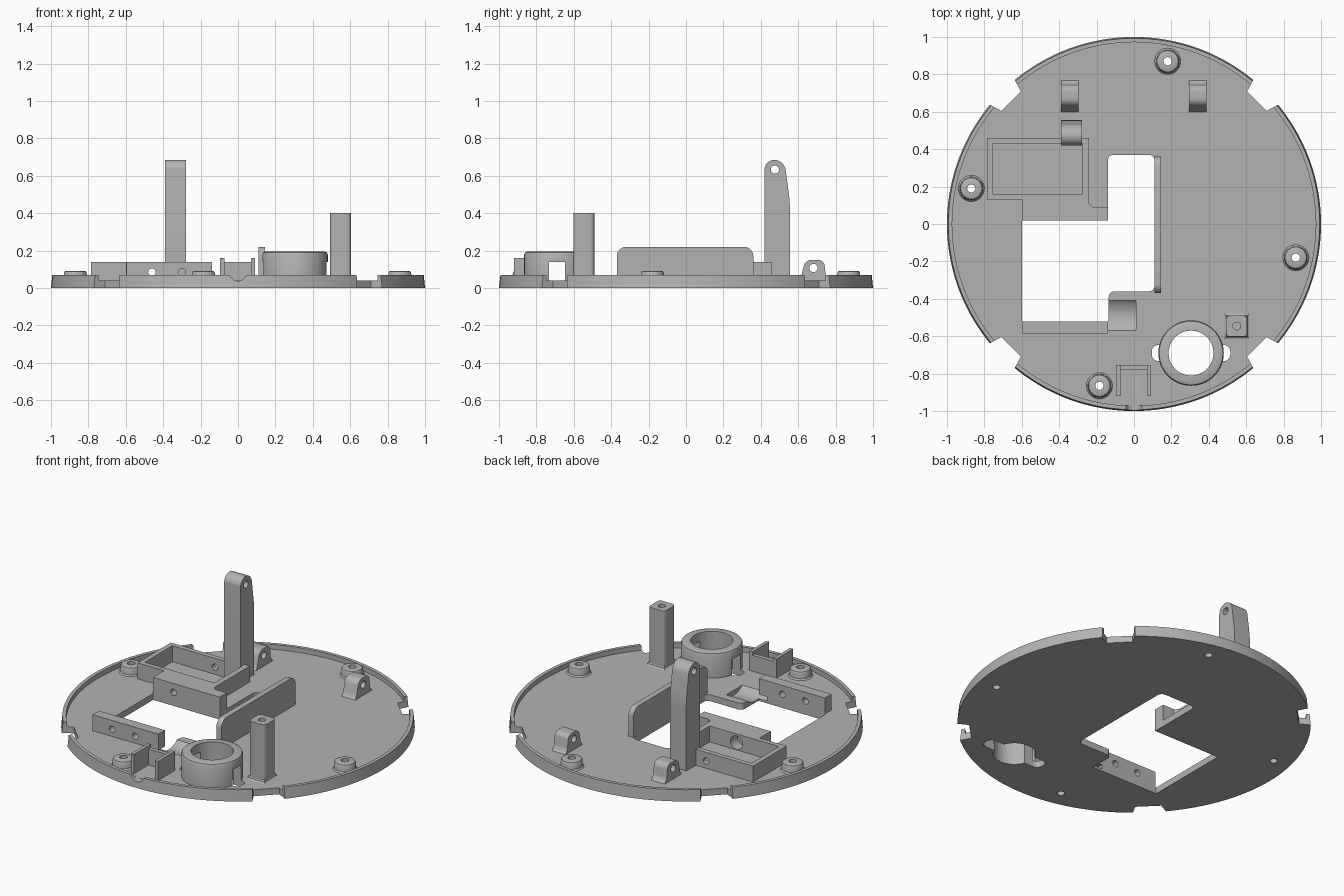
import bpy, bmesh
from math import sin, cos, pi, radians
from mathutils import Vector, Matrix

cube = bpy.data.objects.get("Cube")
if cube:
    bpy.data.objects.remove(cube, do_unlink=True)

grey = bpy.data.materials.new("light grey plastic")
grey.use_nodes = True
colour = (0.45, 0.45, 0.45, 1)
grey.diffuse_color = colour
grey.node_tree.nodes["Principled BSDF"].inputs["Base Color"].default_value = colour
FLOOR = 0.04


def finish(name, bm):
    bmesh.ops.recalc_face_normals(bm, faces=bm.faces)
    mesh = bpy.data.meshes.new(name)
    bm.to_mesh(mesh)
    bm.free()
    mesh.materials.append(grey)
    ob = bpy.data.objects.new(name, mesh)
    bpy.context.collection.objects.link(ob)
    return ob


def prism(name, pts, axis, lo, hi):
    """Extrude a 2D outline along x (outline in y,z), y (x,z) or z (x,y)."""
    place = {"x": lambda a, b: (lo, a, b), "y": lambda a, b: (a, lo, b),
             "z": lambda a, b: (a, b, lo)}[axis]
    bm = bmesh.new()
    face = bm.faces.new([bm.verts.new(place(*p)) for p in pts])
    geo = bmesh.ops.extrude_face_region(bm, geom=[face])["geom"]
    step = Vector(place(0, 0)) * ((hi - lo) / lo) if lo else None
    step = Vector([(hi - lo) * (axis == k) for k in "xyz"])
    bmesh.ops.translate(bm, vec=step, verts=[g for g in geo if isinstance(g, bmesh.types.BMVert)])
    return finish(name, bm)


def rect(x0, x1, y0, y1):
    return [(x0, y0), (x1, y0), (x1, y1), (x0, y1)]


def circle(cx, cy, r, n=32):
    return [(cx + r * cos(2 * pi * i / n), cy + r * sin(2 * pi * i / n)) for i in range(n)]


def rounded(pts, radii, n=6):
    """Replace each corner by a smooth curve of the given size."""
    out = []
    for i, (p, r) in enumerate(zip(pts, radii)):
        p, a, b = Vector(p), Vector(pts[i - 1]), Vector(pts[(i + 1) % len(pts)])
        if not r:
            out.append(tuple(p))
            continue
        a, b = p + (a - p).normalized() * r, p + (b - p).normalized() * r
        for k in range(n + 1):
            t = k / n
            # weighted quadratic arc
            w = (1 - t) ** 2, 1.414 * t * (1 - t), t * t
            out.append(tuple((a * w[0] + p * w[1] + b * w[2]) / sum(w)))
    return out


def lathe(name, profile, cx=0, cy=0, n=48):
    """Spin a closed (radius, z) profile; a zero radius makes a solid centre."""
    bm = bmesh.new()
    vs = [bm.verts.new((r, 0, z)) for r, z in profile]
    edges = [bm.edges.new((vs[i], vs[(i + 1) % len(vs)])) for i in range(len(vs))
             if profile[i][0] or profile[(i + 1) % len(vs)][0]]
    bmesh.ops.spin(bm, geom=vs + edges, axis=(0, 0, 1), cent=(0, 0, 0),
                   angle=2 * pi, steps=n, use_duplicate=False)
    bmesh.ops.remove_doubles(bm, verts=bm.verts, dist=1e-5)
    bmesh.ops.translate(bm, vec=(cx, cy, 0), verts=bm.verts)
    return finish(name, bm)


def cut(ob, *cutters):
    for c in cutters:
        c.hide_render = True
        mod = ob.modifiers.new("cut", "BOOLEAN")
        mod.operation, mod.solver, mod.object = "DIFFERENCE", "EXACT", c
    graph = bpy.context.evaluated_depsgraph_get()
    mesh = bpy.data.meshes.new_from_object(ob.evaluated_get(graph))
    ob.modifiers.clear()
    ob.data = mesh
    for c in cutters:
        bpy.data.objects.remove(c, do_unlink=True)
    return ob


def bore(axis, a, b, r, lo, hi):
    return prism("cutter", circle(a, b, r, 24), axis, lo, hi)


# Round base plate with its raised rim
base = lathe("base_plate", [(0, 0), (1, 0), (0.993, 0.07), (0.972, 0.07),
                            (0.972, FLOOR), (0, FLOOR)], n=144)
cutters = []
for k in range(4):
    notch = prism("cutter", [(0.93, -0.074), (1.1, -0.125), (1.1, 0.125), (0.93, 0.074)], "z", -0.1, 0.2)
    notch.data.transform(Matrix.Rotation(radians(45 + 90 * k), 4, "Z"))
    cutters.append(notch)
window = rounded([(-0.6, -0.52), (-0.135, -0.52), (-0.135, -0.36), (0.11, -0.36),
                  (0.11, 0.37), (-0.14, 0.37), (-0.14, 0.02), (-0.6, 0.02)],
                 [0, 0, 0.03, 0.03, 0.03, 0.03, 0, 0])
cutters.append(prism("cutter", window, "z", -0.1, 0.2))
bosses = [(0.18, 0.87), (-0.87, 0.19), (0.865, -0.18), (-0.185, -0.865)]
cutters += [bore("z", x, y, 0.022, -0.1, 0.2) for x, y in bosses]
RX, RY = 0.305, -0.69
cutters.append(prism("cutter", circle(RX, RY, 0.12, 48), "z", -0.1, 0.3))


def ear_slot():
    outline = rounded(rect(RX - 0.21, RX + 0.21, RY - 0.043, RY + 0.043), [0.035] * 4)
    return prism("cutter", outline, "z", -0.1, 0.14)


cutters.append(ear_slot())
cutters.append(prism("cutter", circle(-0.49, 0.132, 0.122, 64), "x", -0.2, 0.01))  # wire trough
cutters.append(bore("x", 0, 0, 0.01, 3, 3.1))
bpy.data.objects.remove(cutters.pop(), do_unlink=True)
cutters.append(prism("cutter", circle(0, 0.082, 0.045), "y", -1.1, -0.95))  # cable notch
cut(base, *cutters)

# Screw bosses
for i, (x, y) in enumerate(bosses):
    lathe(f"screw_boss_{i + 1}", [(0.022, FLOOR), (0.07, FLOOR), (0.063, 0.048), (0.061, 0.08),
                                  (0.057, 0.088), (0.048, 0.092), (0.022, 0.092)], x, y, 32)

# Ring holder with side slots
ring = lathe("ring_holder", [(0.12, FLOOR), (0.175, FLOOR), (0.175, 0.178), (0.17, 0.19),
                             (0.158, 0.195), (0.12, 0.195)], RX, RY, 64)
cut(ring, ear_slot())

# Walled tray behind the window
tray = prism("tray", [(-0.785, 0.46), (-0.785, 0.13), (-0.6, 0.13), (-0.6, 0.02), (-0.14, 0.02),
                      (-0.14, 0.09), (-0.22, 0.09), (-0.24, 0.11), (-0.24, 0.46)], "z", FLOOR, 0.14)
cut(tray, prism("cutter", rect(-0.755, -0.275, 0.16, 0.43), "z", 0, 0.3),
    bore("y", -0.46, 0.085, 0.02, -0.1, 0.6), bore("y", -0.46, 0.085, 0.042, 0.09, 0.2))

# Drilled rail in front of the window
rail = prism("front_rail", rect(-0.595, -0.14, -0.585, -0.52), "z", FLOOR, 0.14)
cut(rail, *[bore("y", x, 0.085, 0.02, -0.7, -0.4) for x in (-0.46, -0.3)])

# Side wall of the window
prism("side_wall", rounded(rect(-0.37, 0.36, FLOOR, 0.22), [0, 0, 0.05, 0.05]), "x", 0.11, 0.145)

# Tall pivot arm
arm = prism("pivot_arm", rounded([(0.42, FLOOR), (0.555, FLOOR), (0.555, 0.47), (0.525, 0.685), (0.42, 0.685)],
                                 [0, 0, 0.04, 0.052, 0.052], 8), "x", -0.39, -0.277)
cut(arm, bore("x", 0.475, 0.633, 0.022, -0.6, 0))

# Pair of pivot lugs
for side, x in (("right", -0.39), ("left", 0.295)):
    lug = prism(f"{side}_lug", rounded([(0.60, FLOOR), (0.768, FLOOR), (0.748, 0.06), (0.738, 0.15),
                                        (0.638, 0.15), (0.615, 0.06)],
                                       [0, 0, 0.015, 0.03, 0.03, 0.015]), "x", x, x + 0.093)
    cut(lug, bore("x", 0.682, 0.107, 0.022, x - 0.1, x + 0.2))

# Square post with a blind screw hole
post = prism("square_post", rounded(rect(0.492, 0.605, -0.602, -0.49), [0.022] * 4), "z", FLOOR, 0.40)
cut(post, bore("z", 0.549, -0.546, 0.021, 0.25, 0.5))
lathe("post_foot", [(0, FLOOR), (0.095, FLOOR), (0.082, 0.046), (0.077, 0.06), (0, 0.06)],
      0, 0, 4).data.transform(Matrix.Translation((0.549, -0.546, 0)) @ Matrix.Rotation(pi / 4, 4, "Z"))

# Small open bracket beside the cable notch
for side, x in (("right", -0.095), ("left", 0.07)):
    prism(f"bracket_{side}_side", rect(x, x + 0.022, -0.92, -0.755), "z", FLOOR, 0.16)
prism("bracket_back", rect(-0.08, 0.08, -0.78, -0.755), "z", FLOOR, 0.14)

# Smooth curved walls, keep edges crisp
bpy.ops.object.select_all(action="DESELECT")
for ob in bpy.context.collection.objects:
    if ob.type == "MESH" and grey.name in ob.data.materials:
        ob.select_set(True)
        bpy.context.view_layer.objects.active = ob
bpy.ops.object.shade_smooth_by_angle(angle=radians(30))
